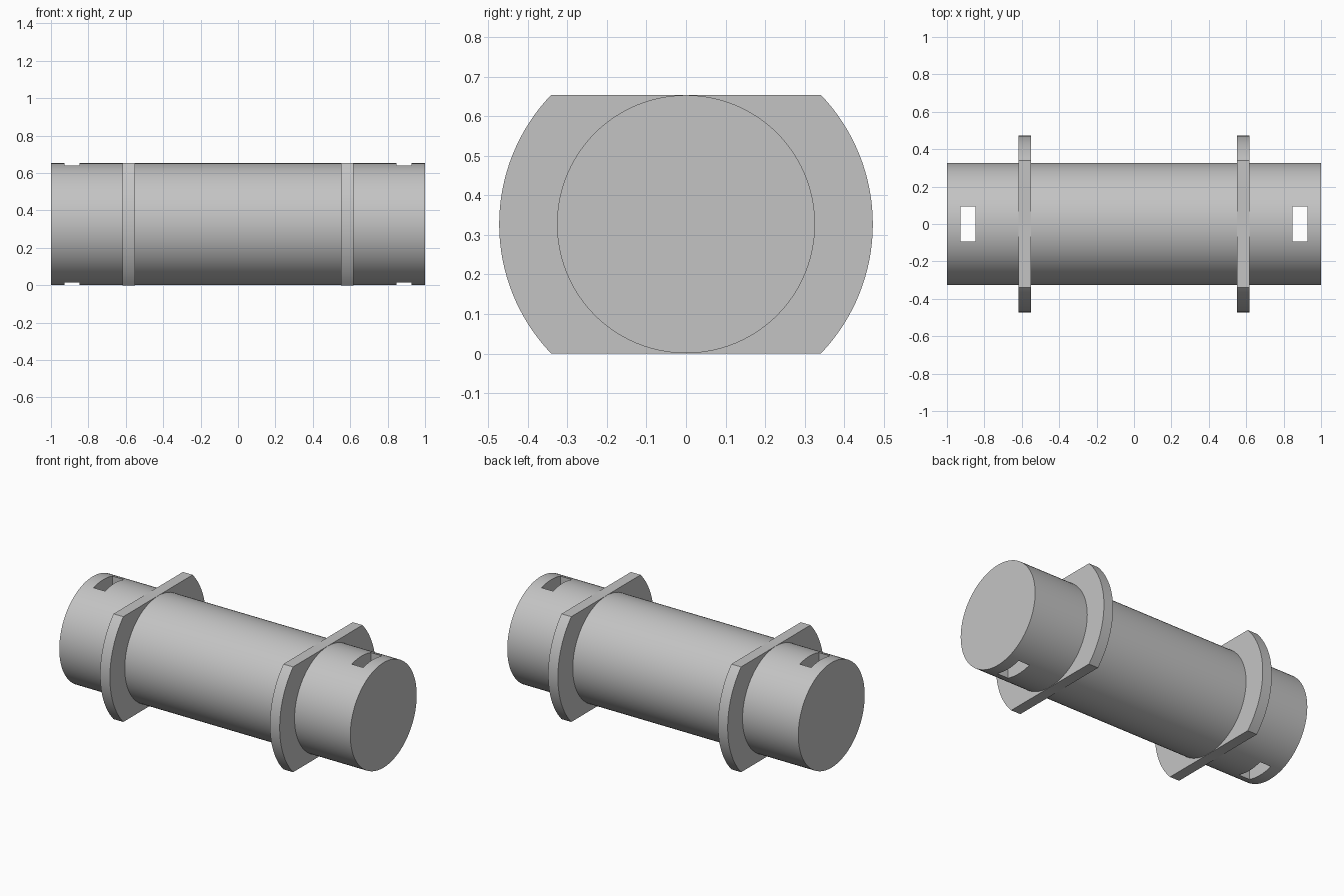
import bpy, math
from math import asin, cos, sin, pi

cube = bpy.data.objects.get("Cube")
if cube:
    bpy.data.objects.remove(cube, do_unlink=True)

RADIUS = 0.326        # main cylinder
FLANGE_RADIUS = 0.472
HALF_HEIGHT = 0.327   # flange flats, also the axis height

grey = bpy.data.materials.new("plain grey")
grey.use_nodes = True
grey.diffuse_color = (0.55, 0.55, 0.55, 1)
grey.node_tree.nodes["Principled BSDF"].inputs["Base Color"].default_value = (0.55, 0.55, 0.55, 1)


def extrude_x(name, profile, x0, x1):
    """Solid with a (y, z) outline, running along x."""
    n = len(profile)
    verts = [(x, y, z + HALF_HEIGHT) for x in (x0, x1) for y, z in profile]
    faces = [tuple(reversed(range(n))), tuple(range(n, 2 * n))]
    faces += [(i, (i + 1) % n, n + (i + 1) % n, n + i) for i in range(n)]
    mesh = bpy.data.meshes.new(name)
    mesh.from_pydata(verts, [], faces)
    mesh.materials.append(grey)
    obj = bpy.data.objects.new(name, mesh)
    bpy.context.collection.objects.link(obj)
    return obj


def arc(radius, start, end, steps):
    angles = [start + (end - start) * i / steps for i in range(steps + 1)]
    return [(radius * cos(a), radius * sin(a)) for a in angles]


def smooth(obj):
    bpy.ops.object.select_all(action='DESELECT')
    obj.select_set(True)
    bpy.context.view_layer.objects.active = obj
    bpy.ops.object.shade_smooth_by_angle(angle=math.radians(30))


# Main cylinder
body = extrude_x("body_cylinder", arc(RADIUS, 0, 2 * pi, 96)[:-1], -1, 1)

# Flanges: discs with flat top and bottom
corner = asin(HALF_HEIGHT / FLANGE_RADIUS)
outline = (arc(FLANGE_RADIUS, -corner, corner, 32)
           + arc(FLANGE_RADIUS, pi - corner, pi + corner, 32))

for side, sign in (("left", 1), ("right", -1)):
    x0, x1 = sorted((sign * 0.55, sign * 0.617))
    smooth(extrude_x(side + "_flange", outline, x0, x1))

    # Slot cut right through from top to bottom
    x0, x1 = sorted((sign * 0.848, sign * 0.927))
    slot = [(-0.094, -0.5), (0.094, -0.5), (0.094, 0.5), (-0.094, 0.5)]
    cutter = extrude_x(side + "_slot_cutter", slot, x0, x1)
    cut = body.modifiers.new(side + " slot", 'BOOLEAN')
    cut.operation = 'DIFFERENCE'
    cut.solver = 'EXACT'
    cut.object = cutter
    bpy.context.view_layer.objects.active = body
    bpy.ops.object.modifier_apply(modifier=cut.name)
    bpy.data.objects.remove(cutter, do_unlink=True)

smooth(body)
